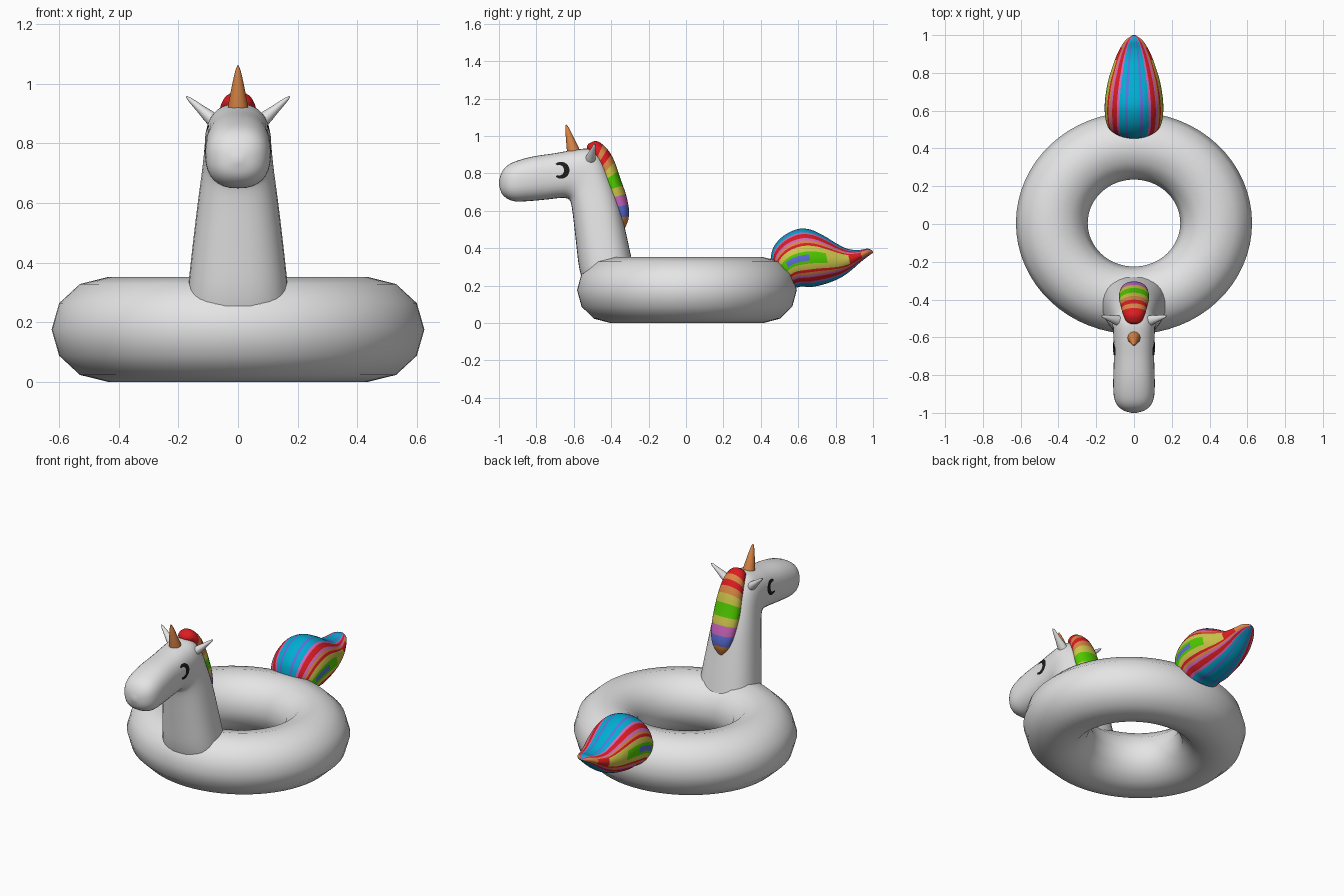
import bpy, bmesh, math
from mathutils import Vector
from mathutils.bvhtree import BVHTree

if "Cube" in bpy.data.objects:
    bpy.data.objects.remove(bpy.data.objects["Cube"])

COLOURS = {
    "white": (0.78, 0.78, 0.78), "orange": (0.72, 0.24, 0.06), "red": (0.72, 0.012, 0.015),
    "yellow": (0.62, 0.57, 0.07), "green": (0.08, 0.60, 0.0), "pink": (0.64, 0.14, 0.54),
    "blue": (0.11, 0.16, 0.70), "cyan": (0.0, 0.42, 0.64), "black": (0.012, 0.012, 0.012),
}
NAMES = list(COLOURS)
MATS = []
for n, c in COLOURS.items():
    m = bpy.data.materials.new(n)
    m.diffuse_color = (*c, 1)
    m.use_nodes = True
    m.node_tree.nodes["Principled BSDF"].inputs["Base Color"].default_value = m.diffuse_color
    MATS.append(m)


def finish(name, bm, colours, angle=60):
    """Turn a bmesh whose material indices refer to `colours` into a smooth object."""
    bmesh.ops.recalc_face_normals(bm, faces=bm.faces[:])
    me = bpy.data.meshes.new(name)
    bm.to_mesh(me)
    ob = bpy.data.objects.new(name, me)
    bpy.context.collection.objects.link(ob)
    for c in colours:
        me.materials.append(MATS[NAMES.index(c)])
    bpy.ops.object.select_all(action='DESELECT')
    ob.select_set(True)
    bpy.context.view_layer.objects.active = ob
    bpy.ops.object.shade_smooth_by_angle(angle=math.radians(angle))
    return ob


def skin(rings, pick=lambda i, j: 0):
    """Join closed rings of points into a capped tube; pick(ring, side) gives the colour."""
    bm = bmesh.new()
    vs = [[bm.verts.new(p) for p in r] for r in rings]
    n = len(rings[0])
    for i in range(len(vs) - 1):
        for j in range(n):
            k = (j + 1) % n
            f = bm.faces.new((vs[i][j], vs[i][k], vs[i + 1][k], vs[i + 1][j]))
            f.material_index = pick(i, j)
    bm.faces.new(vs[0]).material_index = pick(0, 0)
    bm.faces.new(vs[-1]).material_index = pick(len(vs) - 2, 0)
    return bm


def catmull(s, steps):
    """Smoothly resample a list of equal-length tuples."""
    out = []
    for i in range(len(s) - 1):
        a, b, c, d = s[max(i - 1, 0)], s[i], s[i + 1], s[min(i + 2, len(s) - 1)]
        for k in range(steps):
            t = k / steps
            out.append([0.5 * (2 * q + (r - p) * t + (2 * p - 5 * q + 4 * r - w) * t * t
                               + (3 * q - p - 3 * r + w) * t ** 3)
                        for p, q, r, w in zip(a, b, c, d)])
    return out + [list(s[-1])]


def loft(sections, sides, steps, power=1.0):
    """Sections are (y, z) of one edge, (y, z) of the opposite edge, and half width in x."""
    bend = lambda v: math.copysign(abs(v) ** power, v)
    rings = []
    for y0, z0, y1, z1, w in catmull(sections, steps):
        ring = []
        for j in range(sides):
            a = 2 * math.pi * j / sides
            c, s = bend(math.cos(a)), bend(math.sin(a))
            ring.append((w * s, (y0 + y1) / 2 + (y1 - y0) / 2 * c,
                         (z0 + z1) / 2 + (z1 - z0) / 2 * c))
        rings.append(ring)
    return rings


def spike(name, base, tip, ra, rb, colour, profile):
    """Pointed cone with an oval base; profile gives the relative radius along it."""
    base, tip = Vector(base), Vector(tip)
    d = (tip - base).normalized()
    u = d.cross(Vector((0, 1, 0))).normalized()
    v = d.cross(u)
    rings = []
    for t, r in zip((0, 0.2, 0.45, 0.7, 0.9, 1), profile):
        p = base.lerp(tip, t)
        rings.append([p + u * ra * r * math.cos(math.pi * j / 10)
                      + v * rb * r * math.sin(math.pi * j / 10) for j in range(20)])
    finish(name, skin(rings), [colour])


# Inflated ring: twelve-sided tube, slightly shorter front to back
bm = bmesh.new()
M, N = 64, 12
grid = []
for i in range(M):
    a = 2 * math.pi * i / M
    row = []
    for j in range(N):
        b = 2 * math.pi * j / N
        r = 0.435 + 0.19 * math.cos(b)
        row.append(bm.verts.new((r * math.cos(a), 0.005 + 0.94 * r * math.sin(a),
                                 0.176 + 0.176 * math.sin(b))))
    grid.append(row)
for i in range(M):
    for j in range(N):
        k, l = (i + 1) % M, (j + 1) % N
        bm.faces.new((grid[i][j], grid[k][j], grid[k][l], grid[i][l]))
finish("swim_ring", bm, ["white"])

# Neck and head in one bent tube
head = [
    (-.545, .20, -.27, .24, .175), (-.572, .30, -.29, .34, .167), (-.59, .45, -.325, .50, .15),
    (-.605, .58, -.36, .65, .133), (-.615, .64, -.405, .78, .12), (-.625, .66, -.45, .88, .113),
    (-.645, .668, -.51, .93, .11), (-.68, .668, -.60, .925, .108), (-.75, .66, -.70, .908, .107),
    (-.84, .652, -.82, .89, .11), (-.91, .65, -.91, .865, .107), (-.955, .665, -.96, .838, .09),
    (-.985, .693, -.988, .80, .057), (-1, .737, -1, .757, .012)]
bm = skin(loft(head, 32, 4, 0.83))
tree = BVHTree.FromBMesh(bm)
finish("head_and_neck", bm, ["white"])

# Horn and ears
spike("horn", (0, -.597, .90), (0, -.641, 1.06), .036, .036, "orange",
      (1, .9, .68, .46, .25, .08))
for side, label in ((1, "left"), (-1, "right")):
    spike(label + "_ear", (side * .08, -.512, .875), (side * .173, -.487, .957), .024, .028,
          "white", (1, .88, .64, .45, .28, .08))

# Crescent eyes laid on the sides of the head
for side, label in ((1, "left"), (-1, "right")):
    bm = bmesh.new()
    rows = []
    for i in range(25):
        t = i / 24
        a = math.radians(-130 + 260 * t)
        thick = 0.011 + 0.018 * math.sin(math.pi * t)
        row = []
        for r in (0.045, 0.045 - thick / 2, 0.045 - thick):
            y, z = -.668 + r * math.cos(a), .817 + r * math.sin(a)
            hit = tree.ray_cast(Vector((side, y, z)), Vector((-side, 0, 0)))[0]
            x = hit.x if hit else side * .107
            row.append(bm.verts.new((x + side * .003, y, z)))
        rows.append(row)
    for p, q in zip(rows, rows[1:]):
        for k in range(2):
            loop = (p[k], p[k + 1], q[k + 1], q[k])
            bm.faces.new(loop if side < 0 else loop[::-1])
    bmesh.ops.solidify(bm, geom=bm.faces[:], thickness=0.004)
    finish(label + "_eye", bm, ["black"])

# Mane: cross bands along its length
mane = [
    (-.53, .925, -.53, .945, .015), (-.515, .91, -.515, .962, .04), (-.495, .88, -.475, .972, .055),
    (-.48, .84, -.425, .935, .066), (-.46, .79, -.385, .87, .074), (-.44, .73, -.350, .77, .08),
    (-.415, .665, -.322, .69, .078), (-.385, .60, -.305, .61, .068), (-.36, .55, -.308, .555, .048),
    (-.335, .51, -.325, .51, .012)]
bands = [(2.6, "red"), (3.15, "orange"), (3.65, "red"), (4.15, "orange"), (4.65, "yellow"),
         (5.4, "green"), (6.05, "yellow"), (6.75, "pink"), (7.75, "blue"), (99, "orange")]
band_at = lambda i, j: NAMES.index(next(c for lim, c in bands if (i + 0.5) / 10 < lim))
finish("mane", skin(loft(mane, 24, 10), band_at), NAMES)

# Tail: lengthwise stripes mirrored top to bottom, nested around a leaf on each side
tail = [
    (.56, .20, .45, .32, .11), (.585, .19, .465, .40, .14), (.62, .195, .52, .465, .153),
    (.67, .193, .60, .503, .155), (.73, .205, .67, .498, .148), (.79, .225, .74, .465, .135),
    (.84, .25, .80, .428, .118), (.885, .283, .86, .398, .10), (.935, .327, .92, .39, .075),
    (.975, .358, .97, .398, .045), (1, .376, .997, .388, .01)]
stripes = ["cyan", "cyan", "blue", "cyan", "cyan", "pink", "red", "red", "pink", "orange",
           "red", "yellow", "yellow", "green", "blue"]


def stripe_at(i, j):
    q = j % 30
    q = q if q < 15 else 29 - q
    # inner stripes end one after another towards the tip
    limit = 14 if 7 <= i < 17 else 13 if i < 24 else 12 if i < 35 else 10 if i < 41 else 9
    return NAMES.index(stripes[min(q, limit)])


finish("tail", skin(loft(tail, 60, 5), stripe_at), NAMES)
